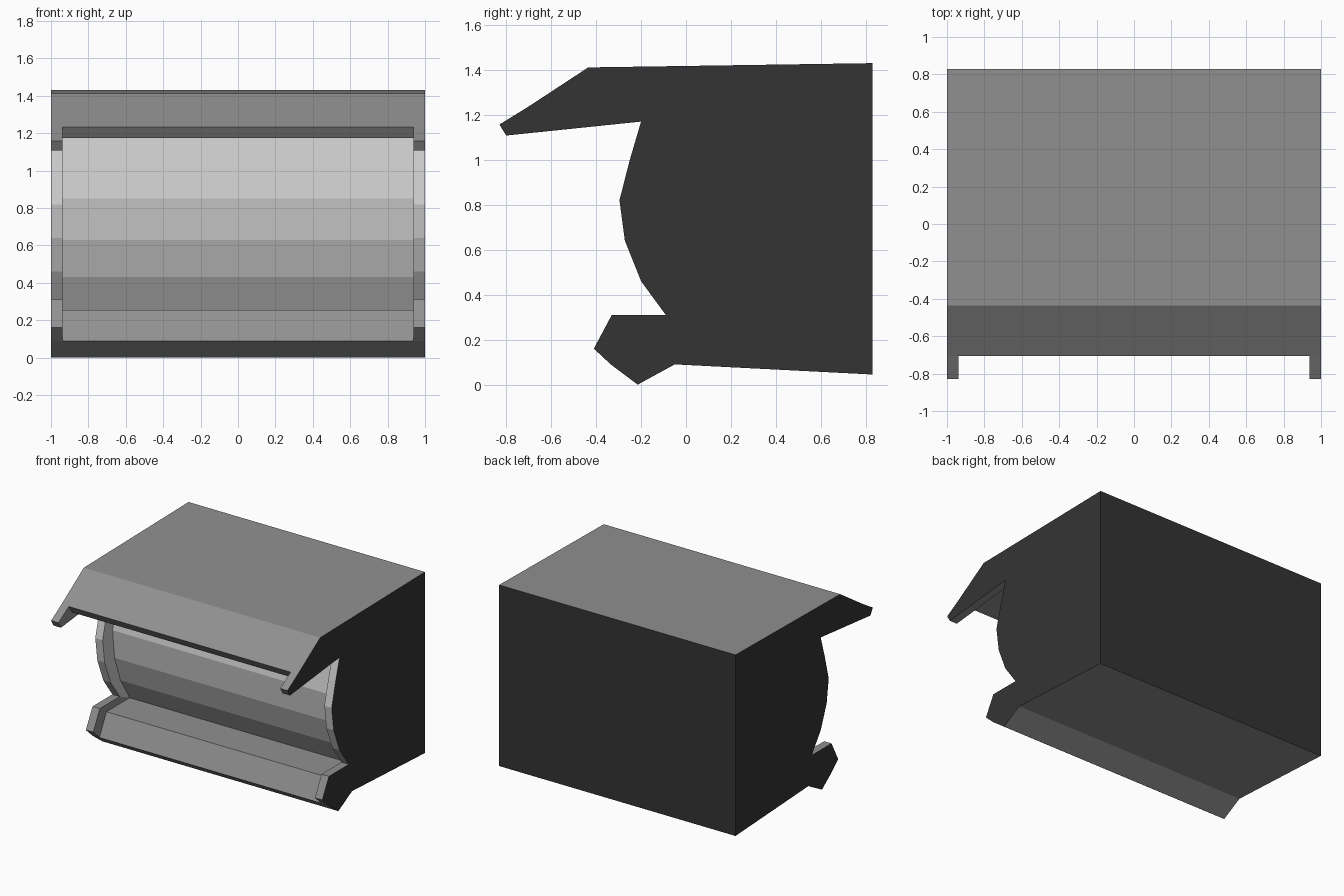
import bpy
import bmesh

if "Cube" in bpy.data.objects:
    bpy.data.objects.remove(bpy.data.objects["Cube"])

# Shared outline in (y, z): canopy slope, roof, back, underside, base lip
shell = [(-0.705, 1.234), (-0.435, 1.411), (0.83, 1.43), (0.83, 0.045),
         (-0.05, 0.09), (-0.215, 0.0), (-0.335, 0.09)]

# End plates project further forward than the recessed middle section
end_front = [(-0.41, 0.16), (-0.33, 0.31), (-0.09, 0.31), (-0.20, 0.46),
             (-0.272, 0.64), (-0.296, 0.82), (-0.25, 1.0), (-0.20, 1.17),
             (-0.80, 1.108), (-0.83, 1.157)]
mid_front = [(-0.335, 0.09), (-0.25, 0.255), (0.03, 0.255), (-0.08, 0.43),
             (-0.152, 0.63), (-0.176, 0.85), (-0.13, 1.04), (-0.08, 1.23),
             (-0.665, 1.174), (-0.705, 1.234)]
end_profile = shell + end_front
mid_profile = shell + mid_front

MID, DARK, LIGHT = 0, 1, 2
BACK_EDGE = 2
DRUM_EDGES = range(9, 14)

bm = bmesh.new()
cache = {}


def ring(x, profile):
    """Vertices of a profile at x, reusing coincident ones."""
    out = []
    for y, z in profile:
        key = (x, y, z)
        if key not in cache:
            cache[key] = bm.verts.new(key)
        out.append(cache[key])
    return out


def bridge(a, b):
    """Join two rings, skipping edges that collapse."""
    for i in range(len(a)):
        j = (i + 1) % len(a)
        corners = list(dict.fromkeys([a[i], a[j], b[j], b[i]]))
        if len(corners) > 2:
            face = bm.faces.new(corners)
            face.material_index = (DARK if i == BACK_EDGE else
                                   LIGHT if i in DRUM_EDGES else MID)


# Loft: left plate, step in, recessed middle, step out, right plate
rings = [ring(x, p) for x, p in [(-1, end_profile), (-0.938, end_profile),
                                 (-0.938, mid_profile), (0.938, mid_profile),
                                 (0.938, end_profile), (1, end_profile)]]
for a, b in zip(rings, rings[1:]):
    bridge(a, b)
for end in (rings[0], rings[-1]):
    bm.faces.new(end).material_index = DARK
bmesh.ops.recalc_face_normals(bm, faces=bm.faces)

mesh = bpy.data.meshes.new("canopied_cabinet")
bm.to_mesh(mesh)
bm.free()

# Grey casing, near-black sides and back, light curved front
for name, value in [("casing_grey", 0.28), ("side_black", 0.034), ("drum_light", 0.8)]:
    mat = bpy.data.materials.new(name)
    mat.diffuse_color = (value, value, value, 1)
    mat.use_nodes = True
    mat.node_tree.nodes["Principled BSDF"].inputs["Base Color"].default_value = mat.diffuse_color
    mesh.materials.append(mat)

cabinet = bpy.data.objects.new("canopied_cabinet", mesh)
bpy.context.collection.objects.link(cabinet)
